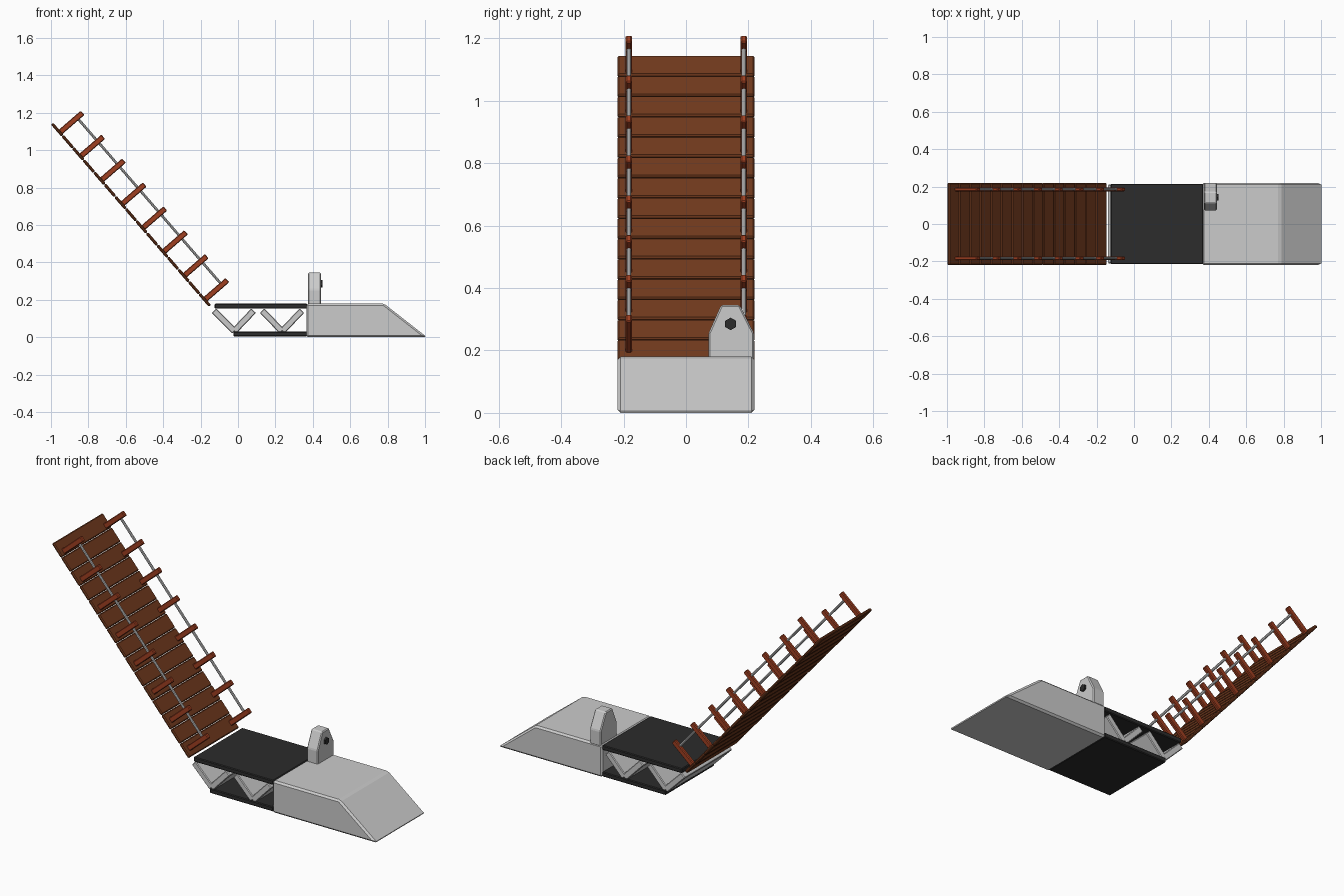
import bpy, bmesh, math
from mathutils import Matrix, Vector

if "Cube" in bpy.data.objects:
    bpy.data.objects.remove(bpy.data.objects["Cube"])


def material(name, rgb):
    m = bpy.data.materials.new(name)
    m.diffuse_color = (*rgb, 1)
    m.use_nodes = True
    m.node_tree.nodes["Principled BSDF"].inputs["Base Color"].default_value = m.diffuse_color
    return m


WOOD = material("dark_wood", (0.16, 0.04, 0.012))
RED = material("red_wood", (0.35, 0.05, 0.015))
DARK = material("dark_metal", (0.025, 0.025, 0.025))


def finish(name, bm, mat=None, bevel=0, matrix=None):
    bmesh.ops.recalc_face_normals(bm, faces=bm.faces)
    if bevel:
        bmesh.ops.bevel(bm, geom=bm.edges[:], offset=bevel, segments=1,
                        affect='EDGES', profile=0.5)
    me = bpy.data.meshes.new(name)
    bm.to_mesh(me)
    bm.free()
    ob = bpy.data.objects.new(name, me)
    bpy.context.collection.objects.link(ob)
    if matrix:
        ob.matrix_world = matrix
    if mat:
        me.materials.append(mat)
    return ob


def box(name, centre, size, mat=None, bevel=0, matrix=None):
    bm = bmesh.new()
    bmesh.ops.create_cube(bm, size=1)
    bmesh.ops.scale(bm, vec=size, verts=bm.verts)
    bmesh.ops.translate(bm, vec=centre, verts=bm.verts)
    return finish(name, bm, mat, bevel, matrix)


def prism(name, points, offset, bevel=0, mat=None):
    """Extrude a planar polygon by an offset vector."""
    bm = bmesh.new()
    face = bm.faces.new([bm.verts.new(p) for p in points])
    new = bmesh.ops.extrude_face_region(bm, geom=[face])["geom"]
    bmesh.ops.translate(bm, vec=offset,
                        verts=[v for v in new if isinstance(v, bmesh.types.BMVert)])
    return finish(name, bm, mat, bevel)


def cylinder(name, centre, radius, length, sides, mat=None, matrix=None):
    """Cylinder lying along local x."""
    bm = bmesh.new()
    bmesh.ops.create_cone(bm, cap_ends=True, segments=sides, radius1=radius,
                          radius2=radius, depth=length,
                          matrix=Matrix.Translation(centre) @ Matrix.Rotation(math.pi / 2, 4, 'Y'))
    return finish(name, bm, mat, 0, matrix)


# Sloping ramp block
prism("ramp_block", [(x, -0.22, z) for x, z in
                     ((0.365, 0), (1.01, 0), (0.78, 0.18), (0.365, 0.18))],
      (0, 0.44, 0), 0.01)

# Upper and lower slabs of the hinge section
box("top_slab", (0.122, 0, 0.166), (0.494, 0.43, 0.026), DARK, 0.004)
box("bottom_slab", (0.172, 0, 0.017), (0.394, 0.43, 0.026), DARK, 0.004)

# Zigzag truss plates between the slabs
for i, (x0, x1) in enumerate(((-0.125, -0.022), (0.08, -0.018),
                              (0.132, 0.232), (0.338, 0.240))):
    a, b = Vector((x0, 0, 0.138)), Vector((x1, 0, 0.035))
    d = b - a
    m = Matrix.Translation((a + b) / 2) @ Matrix.Rotation(math.atan2(-d.z, d.x), 4, 'Y')
    box(f"truss_plate_{i}", (0, 0, 0), (d.length + 0.01, 0.42, 0.034), None, 0.004, m)

# Lug with hexagonal pin
prism("lug", [(0.375, y, z) for y, z in
              ((0.072, 0.17), (0.072, 0.255), (0.112, 0.345),
               (0.172, 0.345), (0.218, 0.255), (0.218, 0.17))],
      (0.068, 0, 0), 0.005)
pin = cylinder("lug_pin", (0, 0, 0), 0.02, 0.04, 6, DARK)
pin.matrix_world = Matrix.Translation((0.432, 0.143, 0.285)) @ Matrix.Rotation(math.pi / 2, 4, 'X')

# Raised bridge: local x runs down the slope, local z is its normal
bridge = Matrix.Translation((-0.15, 0, 0.167)) @ Matrix.Rotation(math.radians(49.1), 4, 'Y')
PITCH = 0.086

# Planks
for i in range(15):
    box(f"plank_{i}", (-(i + 0.5) * PITCH, 0, 0), (0.084, 0.44, 0.016),
        WOOD, 0.005, bridge)

# Railing posts and ropes
for side, y in (("front", -0.183), ("back", 0.185)):
    for i in range(8):
        box(f"{side}_post_{i}", (-0.043 - i * 0.169, y, 0.08),
            (0.03, 0.02, 0.162), RED, 0.004, bridge)
    cylinder(f"{side}_rope", (-0.043 - 3.5 * 0.169, y, 0.122), 0.007, 7 * 0.169,
             8, None, bridge)
